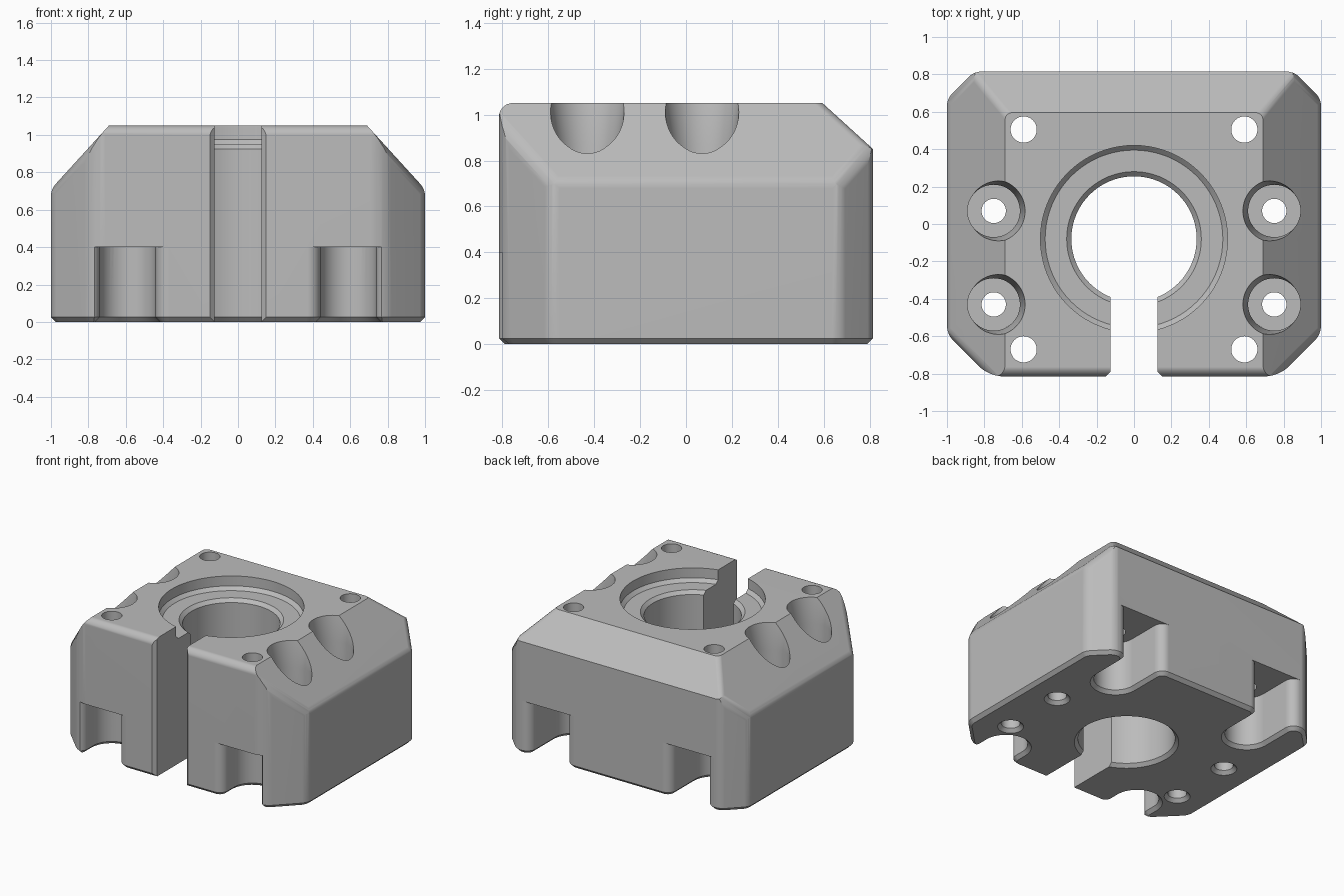
import bpy, bmesh
from math import sin, cos, pi, radians
from mathutils import Vector

cube = bpy.data.objects.get("Cube")
if cube:
    bpy.data.objects.remove(cube, do_unlink=True)

H, HALF_Y, EDGE = 1.05, 0.815, 0.025      # height, half depth, small chamfer

grey = bpy.data.materials.new("light grey")
grey.use_nodes = True
grey.diffuse_color = (0.5, 0.5, 0.5, 1)
grey.node_tree.nodes["Principled BSDF"].inputs["Base Color"].default_value = (0.5, 0.5, 0.5, 1)


def make_object(name, bm):
    bmesh.ops.recalc_face_normals(bm, faces=bm.faces[:])
    mesh = bpy.data.meshes.new(name)
    bm.to_mesh(mesh)
    bm.free()
    obj = bpy.data.objects.new(name, mesh)
    bpy.context.collection.objects.link(obj)
    mesh.materials.append(grey)
    return obj


def plane(normal, point):
    n = Vector(normal).normalized()
    return n, n.dot(Vector(point))


def fillet(a, b, r, steps=5):
    """Planes tangent to a cylinder that rounds the edge between two planes."""
    out = []
    for i in range(1, steps):
        ang = a[0].angle(b[0])
        t = i / steps
        wa, wb = sin((1 - t) * ang) / sin(ang), sin(t * ang) / sin(ang)
        out.append((wa * a[0] + wb * b[0], wa * (a[1] - r) + wb * (b[1] - r) + r))
    return out


# body: a block trimmed by flat planes and rounded edges
front = plane((0, -1, 0), (0, -HALF_Y, 0))
back = plane((0, 1, 0), (0, HALF_Y, 0))
top = plane((0, 0, 1), (0, 0, H))
back_slope = plane((0, 0.2, 0.22), (0, HALF_Y, 0.85))
walls, slopes = [front, back], [back_slope] + fillet(front, top, 0.06)
for s in (-1, 1):
    side = plane((s, 0, 0), (s, 0, 0))
    front_corner = plane((s, -1, 0), (s, -0.59, 0))
    back_corner = plane((s, 1, 0), (s, 0.67, 0))
    side_slope = plane((s * 0.34, 0, 0.31), (s, 0, 0.71))
    walls += [side, front_corner, back_corner]
    walls += fillet(side, front_corner, 0.12) + fillet(front_corner, front, 0.2)
    walls += fillet(side, back_corner, 0.1) + fillet(back_corner, back, 0.1)
    slopes.append(side_slope)
    for other in (side, front_corner, back_corner):
        slopes += fillet(side_slope, other, 0.1)
    slopes += fillet(side_slope, back_slope, 0.06)
bottom_edges = [plane(n - Vector((0, 0, 1)), n * d + Vector((0, 0, EDGE))) for n, d in walls]

bm = bmesh.new()
bmesh.ops.create_cube(bm, size=1)
for v in bm.verts:
    v.co = (v.co.x * 2, v.co.y * 2 * HALF_Y, (v.co.z + 0.5) * H)
for n, d in walls + slopes + bottom_edges:
    bmesh.ops.bisect_plane(bm, geom=bm.verts[:] + bm.edges[:] + bm.faces[:], dist=1e-6,
                           plane_co=n * d, plane_no=n, clear_outer=True)
    rim = [e for e in bm.edges if e.is_boundary]
    if rim:
        bmesh.ops.edgeloop_fill(bm, edges=rim)
bmesh.ops.remove_doubles(bm, verts=bm.verts[:], dist=1e-4)
body = make_object("clamp_block", bm)


# cutters: closed solids lofted through matching loops of points
def loft(name, loops):
    bm = bmesh.new()
    rings = [[bm.verts.new(p) for p in loop] for loop in loops]
    for lo, hi in zip(rings, rings[1:]):
        for i in range(len(lo)):
            j = (i + 1) % len(lo)
            bm.faces.new((lo[i], lo[j], hi[j], hi[i]))
    bm.faces.new(rings[0][::-1])
    bm.faces.new(rings[-1])
    return make_object(name, bm)


def lathe(name, x, y, profile, seg=48):
    return loft(name, [[(x + r * cos(2 * pi * i / seg), y + r * sin(2 * pi * i / seg), z)
                        for i in range(seg)] for r, z in profile])


def pocket_outline(cx, cy, mouth, s, z, grow):
    """Half-round recess with a rounded flare where it opens at the wall."""
    r, f = 0.15, 0.07
    half = [(r + f, mouth + s * 0.1)]
    for i in range(9):
        a = pi / 2 * i / 8
        half.append((r + f - (f - grow) * sin(a), mouth - s * f + s * (f - grow) * cos(a)))
    for i in range(13):
        a = pi / 2 * i / 12
        half.append(((r + grow) * cos(a), cy - s * (r + grow) * sin(a)))
    loop = half + [(-x, y) for x, y in half[-2::-1]]
    return [(cx + x, y, z) for x, y in loop]


cutters = [lathe("main_bore", 0, -0.08, [(0.37, -0.01), (0.335, EDGE), (0.335, 0.925), (0.36, 0.95),
                                         (0.475, 0.95), (0.5, 0.975), (0.5, 1.1)], 80)]

# clamping slot with chamfered mouth
slot = [(0.125, -0.08), (0.125, -0.79), (0.205, -0.87)]
slot += [(-x, y) for x, y in slot[::-1]]
cutters.append(loft("slot", [[(x, y, z) for x, y in slot] for z in (-0.1, 1.2)]))

for s in (-1, 1):
    # stepped holes through the side slopes
    for y in (-0.43, 0.07):
        cutters.append(lathe("side_hole", s * 0.75, y, [(0.1, -0.01), (0.065, EDGE), (0.065, 0.4),
                                                        (0.14, 0.4), (0.14, 0.86), (0.175, 1.1)]))
    # corner holes and the pockets beneath them
    for y, t in ((-0.67, -1), (0.505, 1)):
        cutters.append(lathe("corner_hole", s * 0.59, y, [(0.07, 0.3), (0.07, 1.1)]))
        cutters.append(loft("pocket", [pocket_outline(s * 0.59, y, t * HALF_Y, t, z, g)
                                       for z, g in ((-0.01, EDGE + 0.01), (EDGE, 0), (0.4, 0))]))

bpy.ops.object.select_all(action="DESELECT")
bpy.context.view_layer.objects.active = body
body.select_set(True)
for cutter in cutters:
    mod = body.modifiers.new("cut", "BOOLEAN")
    mod.operation, mod.solver, mod.object = "DIFFERENCE", "EXACT", cutter
    bpy.ops.object.modifier_apply(modifier=mod.name)
    bpy.data.objects.remove(cutter, do_unlink=True)

bpy.ops.object.shade_smooth_by_angle(angle=radians(25))
weighted = body.modifiers.new("even_shading", "WEIGHTED_NORMAL")
weighted.keep_sharp = True
